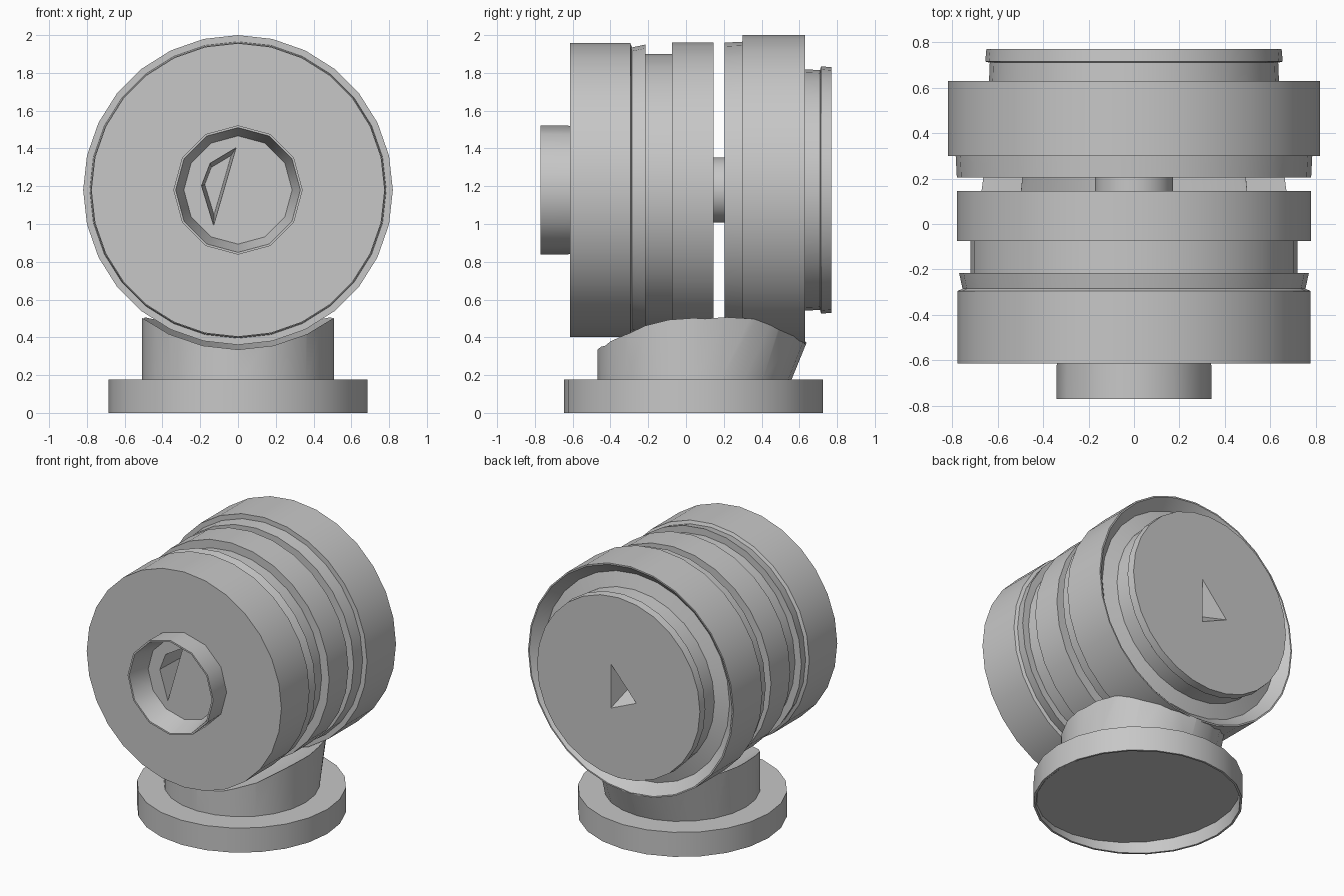
import bpy, bmesh, math
from mathutils import Vector

cube = bpy.data.objects.get("Cube")
if cube:
    bpy.data.objects.remove(cube, do_unlink=True)

AXIS_Z = 1.18  # height of the drum axis

grey = bpy.data.materials.new("plain grey")
grey.use_nodes = True
COLOUR = (0.57, 0.57, 0.57, 1)
grey.diffuse_color = COLOUR
grey.node_tree.nodes["Principled BSDF"].inputs["Base Color"].default_value = COLOUR


def finish(name, bm):
    bmesh.ops.recalc_face_normals(bm, faces=bm.faces)
    mesh = bpy.data.meshes.new(name)
    bm.to_mesh(mesh)
    bm.free()
    mesh.materials.append(grey)
    obj = bpy.data.objects.new(name, mesh)
    bpy.context.collection.objects.link(obj)
    return obj


def lathe(name, profile, centre, along_y=True, sides=28):
    """Turn (radius, position) points about the y or z axis."""
    bm = bmesh.new()
    c = Vector(centre)
    axis = Vector((0, 1, 0)) if along_y else Vector((0, 0, 1))
    verts = [bm.verts.new(c + Vector((r, 0, 0)) + axis * h) for r, h in profile]
    edges = [bm.edges.new(pair) for pair in zip(verts, verts[1:])]
    bmesh.ops.spin(bm, geom=verts + edges, cent=c, axis=axis,
                   angle=math.tau, steps=sides)
    bmesh.ops.remove_doubles(bm, verts=bm.verts, dist=0.0005)
    return finish(name, bm)


def turned(name, profile, sides=28):
    return lathe(name, profile, (0, 0, AXIS_Z), True, sides)


def pit_cutter(name, outline, y_open, y_deep, taper):
    """Prism through an x-z outline, narrowing with depth."""
    bm = bmesh.new()
    pts = [Vector((x, 0, z)) for x, z in outline]
    mid = sum(pts, Vector()) / len(pts)
    rings = []
    for y, s in ((y_open, 1), (y_deep, taper)):
        rings.append([bm.verts.new(mid.lerp(p, s) + Vector((0, y, 0))) for p in pts])
    n = len(pts)
    for ring in rings:
        bm.faces.new(ring)
    for i in range(n):
        j = (i + 1) % n
        bm.faces.new((rings[0][i], rings[0][j], rings[1][j], rings[1][i]))
    return finish(name, bm)


def select_only(obj):
    bpy.ops.object.select_all(action='DESELECT')
    obj.select_set(True)
    bpy.context.view_layer.objects.active = obj


def cut(cutter, obj):
    cutter.hide_render = True
    select_only(obj)
    mod = obj.modifiers.new("cut", 'BOOLEAN')
    mod.operation = 'DIFFERENCE'
    mod.solver = 'EXACT'
    mod.object = cutter
    bpy.ops.object.modifier_apply(modifier=mod.name)
    bpy.data.objects.remove(cutter, do_unlink=True)


# Drums and discs along the horizontal axis
front_drum = turned("front_drum", [
    (0, -0.615), (0.777, -0.615), (0.777, -0.295), (0.755, -0.285), (0.77, -0.215),
    (0.72, -0.215), (0.72, -0.075), (0.78, -0.075), (0.78, 0.145), (0, 0.145)])
axle = turned("axle", [(0, 0.1), (0.172, 0.1), (0.172, 0.25), (0, 0.25)])

# Rear drum with a grooved back and a raised end cap
rear_drum = turned("rear_drum", [
    (0, 0.205), (0.78, 0.205), (0.785, 0.3), (0.82, 0.3), (0.82, 0.63),
    (0.81, 0.63), (0.74, 0.56), (0.64, 0.59), (0.635, 0.71), (0.655, 0.715),
    (0.65, 0.77), (0, 0.77)])

# Open, thin-rimmed cup on the front face
hub = turned("front_hub", [
    (0.285, -0.61), (0.33, -0.77), (0.342, -0.77), (0.34, -0.61)], sides=12)

# Small pits in the front face and the end cap
cut(pit_cutter("front_pit", [(0, 1.42), (-0.13, 0.97), (-0.2, 1.2), (-0.15, 1.33)],
               -0.7, -0.4, 0.7), front_drum)
cut(pit_cutter("cap_pit", [(0.07, 1.36), (-0.16, 1.1), (0.07, 1.0)],
               0.79, 0.65, 0.2), rear_drum)

# Round foot with a tilted floor underneath
foot = lathe("foot", [
    (0, 0.05), (0.665, 0.05), (0.67, 0), (0.685, 0),
    (0.685, 0.177), (0, 0.177)], (0, 0.04, 0), False, 24)
for v in foot.data.vertices:
    if 0.04 < v.co.z < 0.06:
        v.co.z -= 0.07 * v.co.x

# Pedestal flaring rearward, with a saddle under the drums
pedestal = lathe("pedestal", [(0, 0.15), (0.508, 0.15), (0.508, 0.62), (0, 0.62)],
                 (0, 0.04, 0), False, 24)
for v in pedestal.data.vertices:
    if v.co.z > 0.5 and v.co.y > 0.04:
        v.co.y *= 1.35
cut(turned("saddle", [(0, -1), (0.84, -1), (0.85, 0.1), (0.81, 0.45),
                      (0.81, 1), (0, 1)]), pedestal)

# Smooth round walls, sharp rims
for obj in (front_drum, axle, rear_drum, hub, foot, pedestal):
    select_only(obj)
    bpy.ops.object.shade_smooth_by_angle(angle=math.radians(32))
